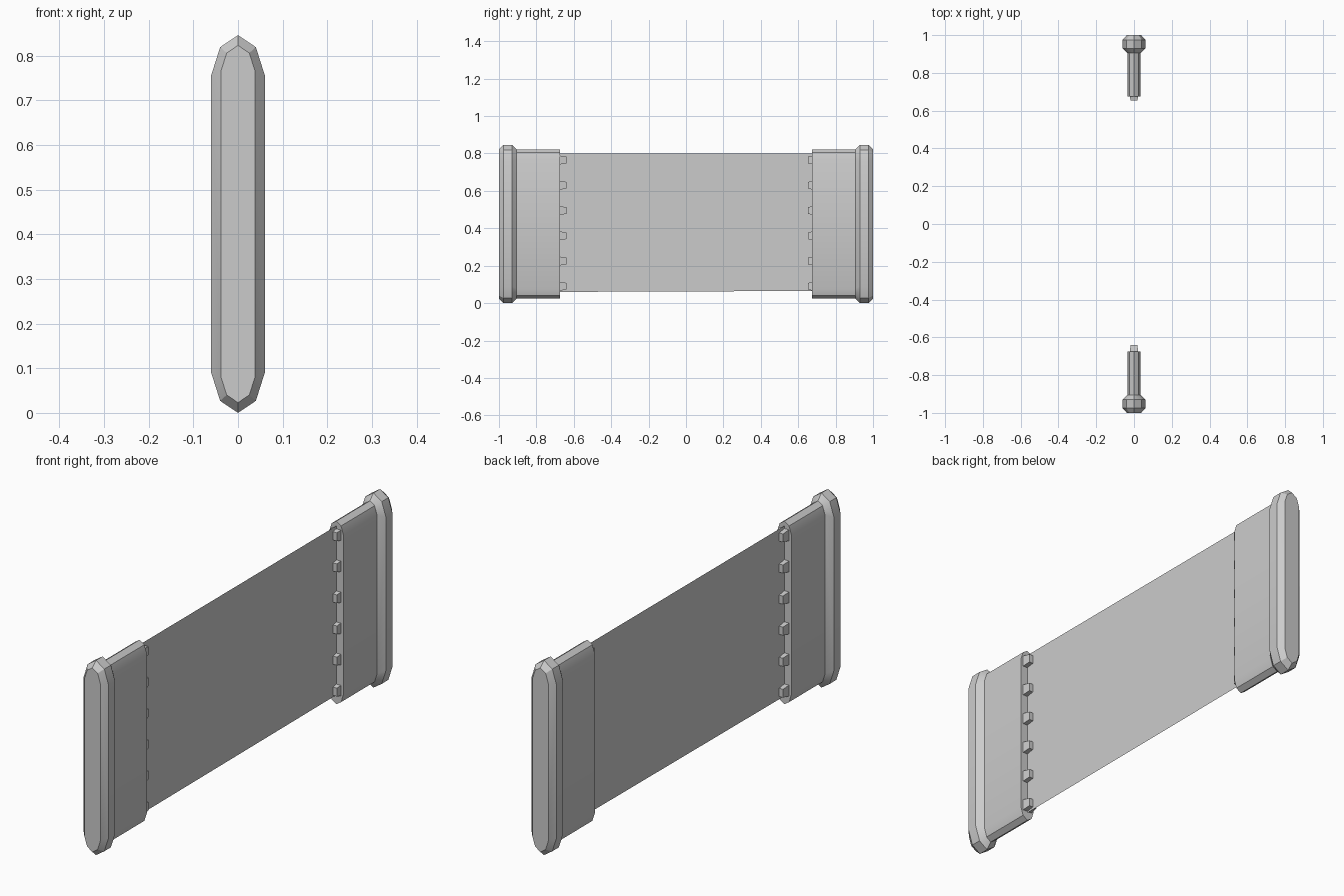
import bpy, bmesh

if "Cube" in bpy.data.objects:
    bpy.data.objects.remove(bpy.data.objects["Cube"])

MID = 0.423  # centre height of the posts


def outline(w, h):
    """Ten-sided pointed capsule, half width w, half height h."""
    s = w / 0.06
    q = [(0, h), (0.04 * s, h - 0.027 * s), (w, h - 0.09 * s)]
    right = q + [(x, -z) for x, z in reversed(q)]
    return right + [(-x, z) for x, z in reversed(right[1:-1])]


def add_object(name, bm, smooth=True):
    bmesh.ops.recalc_face_normals(bm, faces=bm.faces)
    me = bpy.data.meshes.new(name)
    bm.to_mesh(me)
    bm.free()
    ob = bpy.data.objects.new(name, me)
    bpy.context.collection.objects.link(ob)
    if smooth:
        bpy.ops.object.select_all(action='DESELECT')
        ob.select_set(True)
        bpy.context.view_layer.objects.active = ob
        bpy.ops.object.shade_smooth_by_angle(angle=0.52)
    return ob


def loft(name, sections):
    """Skin a row of outlines given as (y, half width, half height)."""
    bm = bmesh.new()
    rings = [[bm.verts.new((x, y, MID + z)) for x, z in outline(w, h)]
             for y, w, h in sections]
    n = len(rings[0])
    for a, b in zip(rings, rings[1:]):
        for i in range(n):
            j = (i + 1) % n
            bm.faces.new((a[i], a[j], b[j], b[i]))
    bm.faces.new(rings[0])
    bm.faces.new(rings[-1])
    return add_object(name, bm)


def tooth(name, s, z, tip):
    """Tapered stud pointing inwards from the post's inner face."""
    bm = bmesh.new()
    bmesh.ops.create_cube(bm, size=1)
    for v in bm.verts:
        outer = v.co.y < 0
        v.co.x *= 0.048 if outer else 0.036
        v.co.z = z + v.co.z * (0.052 if outer else 0.036)
        v.co.y = s * (0.69 if outer else tip)
    add_object(name, bm, False)


for side, s, tip in (("front", -1, 0.64), ("back", 1, 0.653)):
    # Flared end cap with bevelled rims
    loft(side + "_cap", [(s * 1.0, 0.038, 0.400), (s * 0.975, 0.06, 0.423),
                         (s * 0.93, 0.06, 0.423), (s * 0.905, 0.035, 0.397)])
    # Flat sleeve holding the sheet
    loft(side + "_sleeve", [(s * 0.91, 0.034, 0.398), (s * 0.675, 0.034, 0.398)])
    # Row of six studs
    for i in range(6):
        tooth(f"{side}_stud_{i + 1}", s, 0.09 + i * 0.135, tip)

# Thin sheet between the posts
bm = bmesh.new()
bm.faces.new([bm.verts.new((0, y, z)) for y, z in
              ((-0.68, 0.06), (0.68, 0.065), (0.68, 0.8), (-0.68, 0.8))])
add_object("sheet", bm, False)
